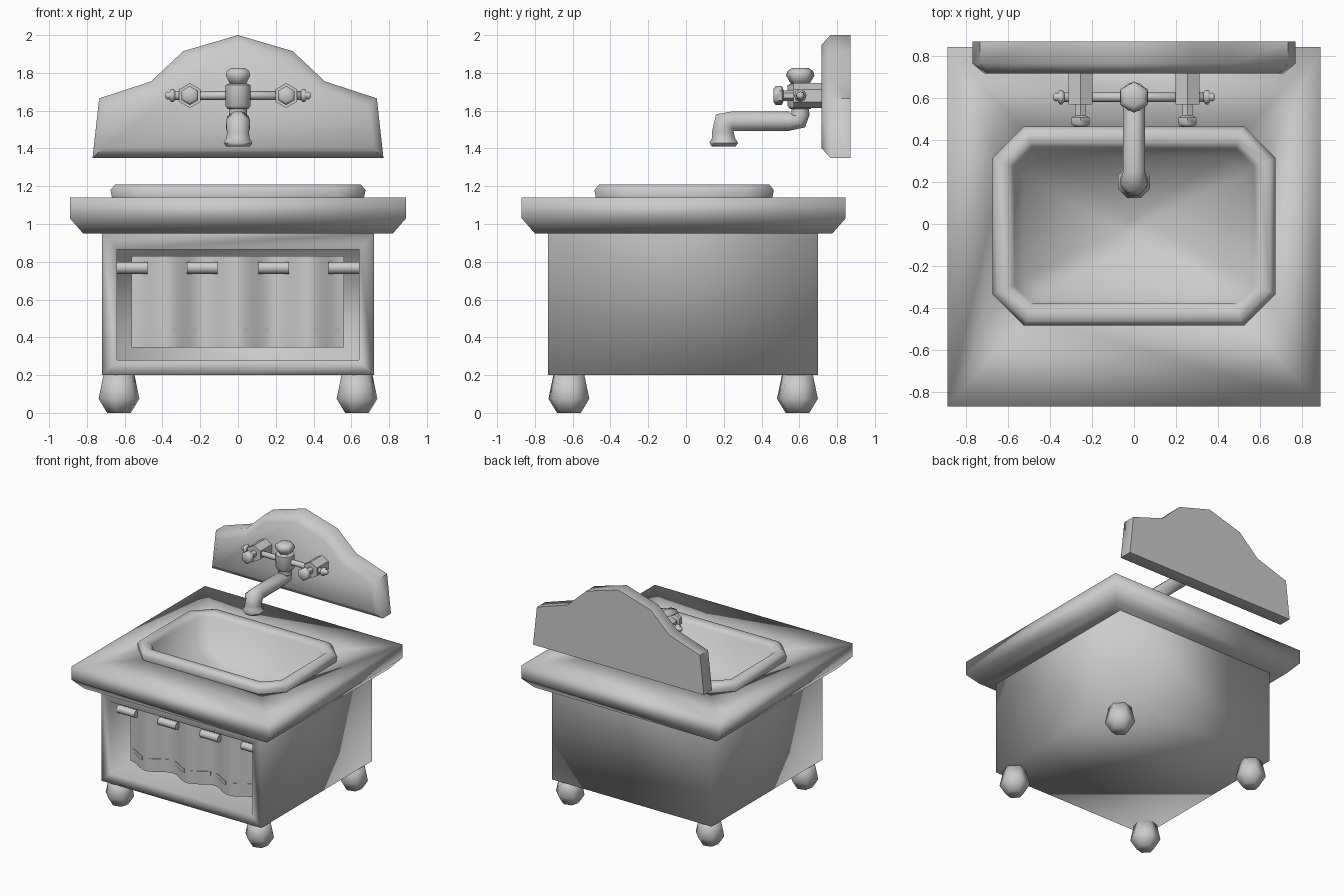
import bpy, bmesh
from math import sin, cos, pi, radians
from mathutils import Vector

if "Cube" in bpy.data.objects:
    bpy.data.objects.remove(bpy.data.objects["Cube"])


def loft(name, rings, cap_start=True, cap_end=True, closed=False, smooth=180):
    """Skin a list of equal-length point rings into one mesh object."""
    bm = bmesh.new()
    vs = [[bm.verts.new(p) for p in r] for r in rings]
    pairs = list(zip(vs, vs[1:])) + ([(vs[-1], vs[0])] if closed else [])
    for a, b in pairs:
        for i in range(len(a)):
            j = (i + 1) % len(a)
            bm.faces.new((a[i], a[j], b[j], b[i]))
    if not closed:
        if cap_start:
            bm.faces.new(vs[0])
        if cap_end:
            bm.faces.new(vs[-1])
    bmesh.ops.remove_doubles(bm, verts=bm.verts, dist=1e-5)
    bmesh.ops.recalc_face_normals(bm, faces=bm.faces)
    return finish(name, bm, smooth)


def finish(name, bm, smooth):
    me = bpy.data.meshes.new(name)
    bm.to_mesh(me)
    bm.free()
    ob = bpy.data.objects.new(name, me)
    bpy.context.collection.objects.link(ob)
    bpy.context.view_layer.objects.active = ob
    bpy.ops.object.select_all(action='DESELECT')
    ob.select_set(True)
    if smooth >= 180:
        bpy.ops.object.shade_smooth()
    elif smooth > 0:
        bpy.ops.object.shade_smooth_by_angle(angle=radians(smooth))
    return ob


def octagon(x, y0, y1, cut, z):
    """Rectangle with cut corners; a cut of 0 gives a plain rectangle."""
    c = cut
    return [(x, y0 + c, z), (x, y1 - c, z), (x - c, y1, z), (c - x, y1, z),
            (-x, y1 - c, z), (-x, y0 + c, z), (c - x, y0, z), (x - c, y0, z)]


def lathe(name, loc, axis, profile, n=6, turn=0, smooth=180):
    """Profile of (radius, distance along axis)."""
    rings = []
    for r, h in profile:
        ring = []
        for i in range(n):
            t = 2 * pi * i / n + radians(turn)
            a, b = r * cos(t), r * sin(t)
            p = {'x': (h, a, b), 'y': (a, h, b), 'z': (a, b, h)}[axis]
            ring.append(Vector(loc) + Vector(p))
        rings.append(ring)
    return loft(name, rings, smooth=smooth)


# Counter slab with chamfered underside and an opening for the basin
loft("counter", [octagon(0.62, -0.43, 0.41, 0.12, 1.14),
                 octagon(0.89, -0.87, 0.845, 0, 1.14),
                 octagon(0.89, -0.87, 0.845, 0, 1.03),
                 octagon(0.82, -0.80, 0.775, 0, 0.95),
                 octagon(0.62, -0.43, 0.41, 0.12, 0.95)], closed=True)

# Basin: raised rim, steep walls and a floor falling to the drain
drain = [(0.06 * cos(pi / 8 * (2 * i - 1)), 0.06 * sin(pi / 8 * (2 * i - 1)) - 0.01, 0.9)
         for i in range(8)]
loft("basin", [octagon(0.665, -0.475, 0.455, 0.145, 1.13),
               octagon(0.675, -0.485, 0.465, 0.15, 1.18),
               octagon(0.65, -0.46, 0.44, 0.14, 1.21),
               octagon(0.60, -0.41, 0.39, 0.105, 1.21),
               octagon(0.57, -0.38, 0.36, 0.085, 1.18),
               octagon(0.53, -0.34, 0.32, 0.085, 0.95), drain,
               [(x * 0.6, y * 0.6, 0.89) for x, y, z in drain]], cap_start=False)

# Cabinet box with a recessed front
def frame(x, z0, z1, y):
    return [(-x, y, z0), (x, y, z0), (x, y, z1), (-x, y, z1)]

cabinet = loft("cabinet", [frame(0.72, 0.2, 0.95, 0.70), frame(0.72, 0.2, 0.95, -0.73),
                           frame(0.64, 0.28, 0.865, -0.73), frame(0.64, 0.28, 0.865, 0.3)])
# Leave the cabinet open under the counter so the basin can hang through
bm = bmesh.new()
bm.from_mesh(cabinet.data)
top = [f for f in bm.faces if all(v.co.z > 0.94 for v in f.verts)]
bmesh.ops.delete(bm, geom=top, context='FACES_ONLY')
bm.to_mesh(cabinet.data)
bm.free()

# Feet
for sx, side in ((-1, "left"), (1, "right")):
    for y, end in ((-0.62, "front"), (0.59, "back")):
        lathe(f"{end}_{side}_foot", (sx * 0.63, y, 0), 'z',
              [(0.065, 0), (0.112, 0.075), (0.085, 0.2)], turn=15)


# Wavy curtain with small stitched strips
def sheet(name, x0, x1, z0, z1, offset, thick):
    n = max(4, int((x1 - x0) / 0.03))
    rings = []
    for i in range(n + 1):
        x = x0 + (x1 - x0) * i / n
        y = -0.615 - 0.04 * cos(2 * pi * x / 0.375) + offset
        rings.append([(x, y, z0), (x, y, z1), (x, y + thick, z1), (x, y + thick, z0)])
    loft(name, rings, smooth=40)

sheet("curtain", -0.565, 0.56, 0.345, 0.83, 0, 0.008)
for i in range(6):
    x = -0.473 + 0.1892 * i
    sheet(f"curtain_strip_{i + 1}", x - 0.066, x + 0.066, 0.422, 0.453, -0.006, 0.008)

# Visible lengths of the curtain rod
for i, x in enumerate((-0.56, -0.19, 0.19, 0.56)):
    lathe(f"curtain_rod_{i + 1}", (x, -0.622, 0.768), 'x',
          [(0.032, -0.081), (0.032, 0.081)], n=8, smooth=60)

# Wall splashback with stepped top and bevelled front edge
half = [(0.77, 1.35), (0.735, 1.665), (0.46, 1.755), (0.29, 1.915)]
inner = [(0.715, 1.40), (0.69, 1.625), (0.435, 1.71), (0.265, 1.868)]
def splash(pts, peak, y):
    return [(x, y, z) for x, z in pts] + [(0, y, peak)] + [(-x, y, z) for x, z in pts[::-1]]

loft("splashback", [splash(half, 2.0, 0.87), splash(half, 2.0, 0.765),
                    splash(inner, 1.95, 0.718)], smooth=60)

# Tap body, top knob and wall mounts
Y, Z = 0.605, 1.68
lathe("tap_body", (0, Y, 0), 'z', [(0.06, 1.61), (0.072, 1.625), (0.072, 1.735), (0.05, 1.745)], n=8,
      turn=22.5, smooth=60)
lathe("tap_knob", (0, Y, 0), 'z', [(0.045, 1.735), (0.075, 1.785), (0.068, 1.81), (0.045, 1.825)], turn=30)
lathe("cross_pipe", (0, Y, Z), 'x', [(0.023, -0.34), (0.023, 0.34)], n=8)
for s, side in ((-1, "left"), (1, "right")):
    lathe(f"{side}_wall_mount", (s * 0.255, 0, Z), 'y', [(0.066, 0.57), (0.066, 0.73)], turn=30, smooth=50)
    lathe(f"{side}_handle", (s * 0.255, 0, Z), 'y',
          [(0.035, 0.463), (0.05, 0.475), (0.05, 0.507), (0.028, 0.517), (0.028, 0.58)],
          turn=30, smooth=50)
    lathe(f"{side}_pipe_end", (s * 0.33, Y, Z), 'x',
          [(0.02, 0), (0.034, s * 0.012), (0.034, s * 0.025), (0.016, s * 0.035),
           (0.022, s * 0.042), (0.012, s * 0.055)], n=8)

# Spout: centre (y, z), radius and direction angle of each section
path = [(0.605, 1.63, 0.05, -90), (0.605, 1.575, 0.052, -90), (0.59, 1.552, 0.062, -45),
        (0.545, 1.545, 0.056, 0), (0.25, 1.545, 0.056, 0), (0.205, 1.535, 0.07, -45),
        (0.195, 1.485, 0.063, -90), (0.198, 1.455, 0.066, -90), (0.2, 1.43, 0.082, -90),
        (0.2, 1.41, 0.068, -90)]
rings = []
for y, z, r, a in path:
    a = radians(a)
    rings.append([(r * cos(t), y + r * sin(t) * sin(a), z + r * sin(t) * cos(a))
                  for t in (2 * pi * (i + 0.5) / 8 for i in range(8))])
loft("spout", rings, smooth=60)
